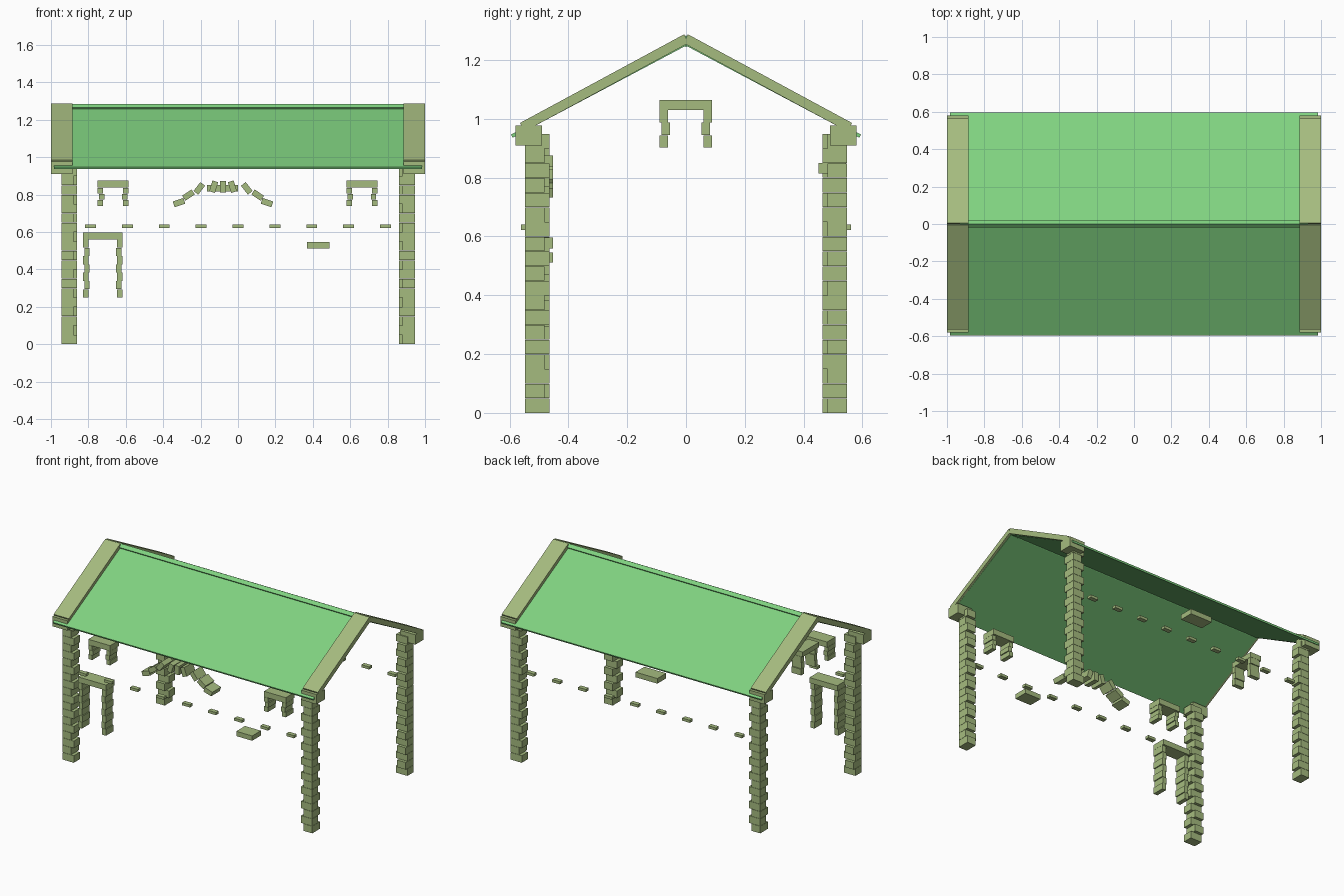
import bpy, math
from mathutils import Matrix, Vector

if "Cube" in bpy.data.objects:
    bpy.data.objects.remove(bpy.data.objects["Cube"])


def material(name, rgb):
    m = bpy.data.materials.new(name)
    m.diffuse_color = (*rgb, 1)
    m.use_nodes = True
    m.node_tree.nodes["Principled BSDF"].inputs["Base Color"].default_value = m.diffuse_color
    return m


STONE = material("mossy stone", (0.376, 0.497, 0.212))
GREEN = material("green roofing", (0.216, 0.645, 0.216))
FACES = [(0, 1, 3, 2), (4, 6, 7, 5), (0, 4, 5, 1),
         (2, 3, 7, 6), (0, 2, 6, 4), (1, 5, 7, 3)]


def add(name, verts, faces, mat):
    me = bpy.data.meshes.new(name)
    me.from_pydata(verts, [], faces)
    me.materials.append(mat)
    ob = bpy.data.objects.new(name, me)
    bpy.context.collection.objects.link(ob)
    return ob


def boxes(name, specs, mat=STONE):
    """Join boxes, each (x0, x1, y0, y1, z0, z1), into one object."""
    verts, faces = [], []
    for x0, x1, y0, y1, z0, z1 in specs:
        n = len(verts)
        verts += [(x, y, z) for x in (x0, x1) for y in (y0, y1) for z in (z0, z1)]
        faces += [tuple(n + i for i in f) for f in FACES]
    return add(name, verts, faces, mat)


def prism(name, profile, x0, x1, mat):
    """Extrude a yz profile (clockwise or not) along x."""
    n = len(profile)
    area = sum(profile[i - 1][0] * profile[i][1] - profile[i][0] * profile[i - 1][1]
               for i in range(n))
    if area < 0:
        profile = profile[::-1]
    verts = [(x, y, z) for x in (x0, x1) for y, z in profile]
    faces = [tuple(range(n))[::-1], tuple(range(n, 2 * n))]
    faces += [(i, (i + 1) % n, n + (i + 1) % n, n + i) for i in range(n)]
    return add(name, verts, faces, mat)


# Corner quoins: alternating long and short stones
for sx, nx in ((-1, "left"), (1, "right")):
    for sy, ny in ((-1, "front"), (1, "back")):
        specs = []
        for i in range(19):
            long_x = (i + (sx * sy > 0)) % 2
            dx, dy = (0.085, 0.065) if long_x else (0.065, 0.083)
            xs = sorted((sx * 0.945, sx * (0.945 - dx)))
            ys = sorted((sy * 0.547, sy * (0.547 - dy)))
            specs.append((*xs, *ys, i * 0.05, i * 0.05 + 0.0485))
        boxes(f"{ny}_{nx}_quoins", specs)

# Roof slopes, gable copings and kneeler stones
for sy, ny in ((-1, "front"), (1, "back")):
    prism(f"{ny}_roof_slope",
          [(0, 1.263), (sy * 0.595, 0.947), (sy * 0.59, 0.936), (0, 1.249)],
          -0.985, 0.985, GREEN)
    for sx, nx in ((-1, "left"), (1, "right")):
        x0, x1 = sorted((sx * 0.885, sx))
        prism(f"{ny}_{nx}_coping",
              [(sy * 0.006, 1.288), (sy * 0.565, 0.986),
               (sy * 0.55, 0.957), (-sy * 0.007, 1.257)], x0, x1, STONE)
        ys = sorted((sy * 0.58, sy * 0.49))
        boxes(f"{ny}_{nx}_kneeler", [(x0, x1, *ys, 0.91, 0.977)])

# Ridge cap
prism("ridge_cap", [(0, 1.285), (0.02, 1.266), (0, 1.244), (-0.02, 1.266)],
      -0.93, 0.93, GREEN)

# Vent stones along both long walls
for sy, ny in ((-1, "front"), (1, "back")):
    ys = sorted((sy * 0.562, sy * 0.532))
    boxes(f"{ny}_vents", [(k * 0.197 - 0.029, k * 0.197 + 0.029, *ys, 0.622, 0.64)
                          for k in range(-4, 5)])


def surround(name, x0, x1, z0, z1, lintel, courses, y0=-0.547, y1=-0.453):
    """Lintel over two jambs of stacked stones."""
    h = (z1 - lintel - z0) / courses
    specs = [(x0, x1, y0, y1, z1 - lintel, z1)]
    for i in range(courses):
        s = 0.006 * (i % 2)
        a, b = z0 + i * h, z0 + (i + 1) * h - 0.001
        specs.append((x0 + s, x0 + 0.029 + s, y0, y1 - 0.012, a, b))
        specs.append((x1 - 0.029 - s, x1 - s, y0, y1 - 0.012, a, b))
    return boxes(name, specs)


# Window and door surrounds
surround("left_window_surround", -0.75, -0.585, 0.74, 0.875, 0.038, 3)
surround("right_window_surround", 0.58, 0.745, 0.74, 0.875, 0.038, 3)
surround("door_surround", -0.828, -0.617, 0.25, 0.597, 0.037, 7)
gable = surround("gable_window_surround", -0.09, 0.088, 0.902, 1.065, 0.034, 3,
                 -0.042, 0.042)
gable.data.transform(Matrix.Translation((-0.903, 0, 0)) @ Matrix.Rotation(math.pi / 2, 4, 'Z'))

# Separate lintel stones on front and back walls
boxes("front_lintel", [(0.37, 0.49, -0.547, -0.453, 0.512, 0.545)])
boxes("back_lintel", [(-0.165, 0.0, 0.45, 0.545, 0.815, 0.85)])

# Arch stones over the front opening
for dx, z, tilt in ((0, 0.842, 0), (0.05, 0.842, 17), (0.127, 0.833, 38),
                    (0.185, 0.797, 56), (0.235, 0.757, 72)):
    for s in ((1,) if dx == 0 else (-1, 1)):
        ob = boxes("arch_stone", [(-0.016, 0.016, -0.547, -0.453, -0.03, 0.03)])
        ob.data.transform(Matrix.Translation((-0.08 + s * dx, 0, z))
                          @ Matrix.Rotation(math.radians(-s * tilt), 4, 'Y'))
